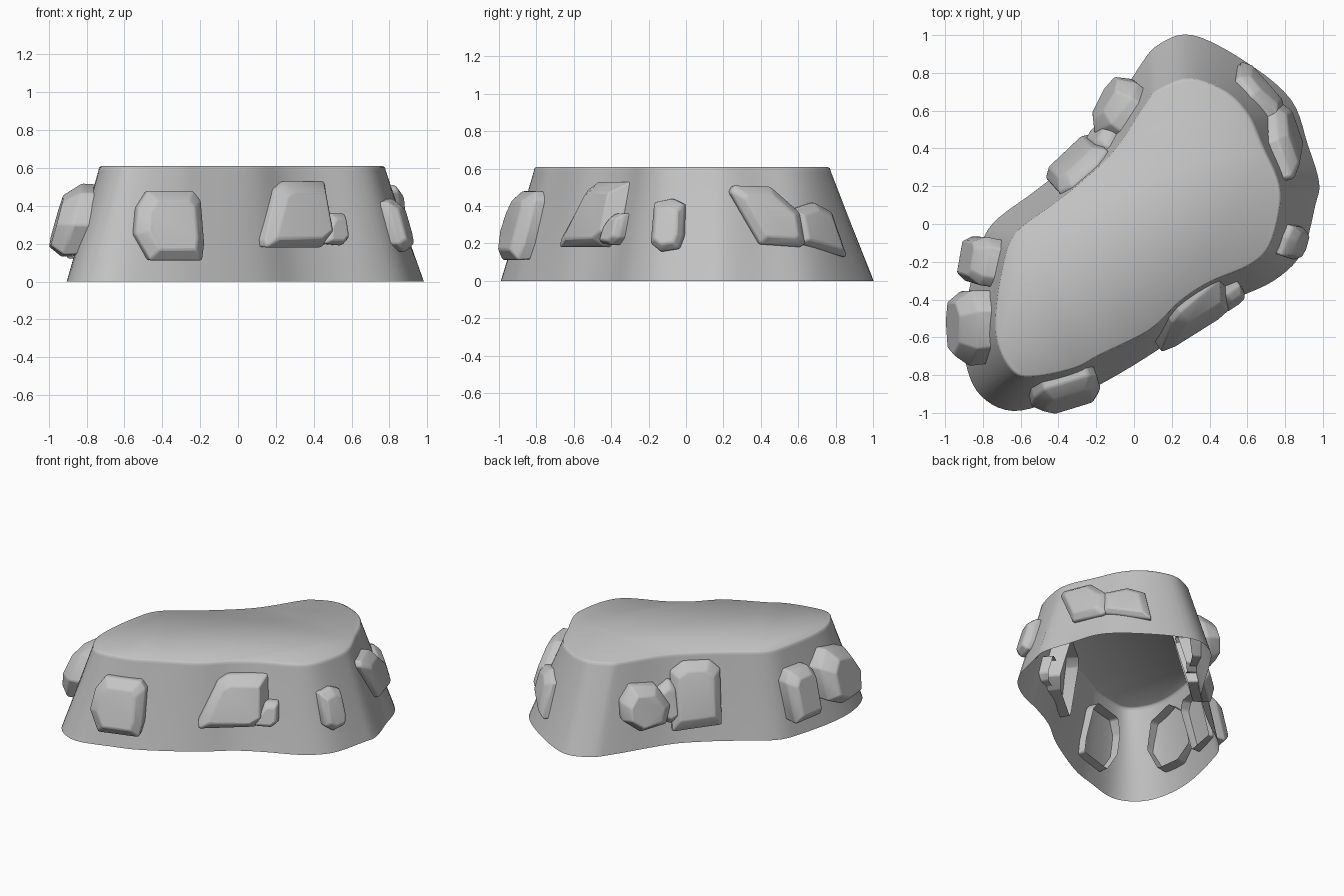
import bpy
import bmesh
import math
from mathutils import Vector

# Remove the default cube only
default_cube = bpy.data.objects.get("Cube")
if default_cube:
    bpy.data.objects.remove(default_cube, do_unlink=True)


def make_material(name, colour):
    material = bpy.data.materials.new(name)
    material.use_nodes = True
    material.diffuse_color = colour
    for node in material.node_tree.nodes:
        if node.type == "BSDF_PRINCIPLED":
            node.inputs["Base Color"].default_value = colour
    return material


stone = make_material("stone grey", (0.55, 0.55, 0.55, 1))


def finish(bm, name, angle):
    """Turn a bmesh into a smooth-by-angle object with the stone material."""
    mesh = bpy.data.meshes.new(name)
    bm.to_mesh(mesh)
    bm.free()
    mesh.materials.append(stone)
    obj = bpy.data.objects.new(name, mesh)
    bpy.context.collection.objects.link(obj)
    bpy.ops.object.select_all(action="DESELECT")
    obj.select_set(True)
    bpy.context.view_layer.objects.active = obj
    bpy.ops.object.shade_smooth_by_angle(angle=math.radians(angle))
    return obj


def bridge(bm, lower, upper):
    """Join two equally long closed loops of vertices with quads."""
    count = len(lower)
    for i in range(count):
        j = (i + 1) % count
        bm.faces.new((lower[i], lower[j], upper[j], upper[i]))


def smooth_loop(points, steps=5):
    """Closed Catmull-Rom curve through the points."""
    points = [Vector(p) for p in points]
    count = len(points)
    result = []
    for i in range(count):
        a, b, c, d = (points[(i + k) % count] for k in (-1, 0, 1, 2))
        for s in range(steps):
            t = s / steps
            result.append(0.5 * (2 * b + (c - a) * t
                                 + (2 * a - 5 * b + 4 * c - d) * t ** 2
                                 + (3 * b - a - 3 * c + d) * t ** 3))
    return result


# Plateau: a kidney-shaped foot lofted to a smaller rim, open underneath
rim = [(.295, .765), (.135, .71), (.065, .64), (-.1, .39), (-.29, .21),
       (-.445, .09), (-.63, -.055), (-.695, -.24), (-.73, -.5),
       (-.71, -.66), (-.63, -.785), (-.525, -.805), (-.315, -.76),
       (-.18, -.69), (.08, -.56), (.24, -.41), (.4, -.305), (.61, -.215),
       (.715, -.11), (.77, .1), (.757, .235), (.68, .405), (.6, .58),
       (.48, .7)]
foot = [(.31, 1), (.13, .95), (.02, .82), (-.2, .47), (-.38, .29),
        (-.53, .17), (-.75, 0), (-.83, -.18), (-.9, -.5),
        (-.89, -.74), (-.81, -.91), (-.64, -.99), (-.4, -.93),
        (-.2, -.86), (.12, -.67), (.32, -.51), (.5, -.41), (.74, -.3),
        (.89, -.15), (.96, .1), (.98, .22), (.92, .42), (.83, .66),
        (.59, .86)]


def build_plateau():
    bm = bmesh.new()
    foot_curve = smooth_loop(foot)
    rim_curve = smooth_loop(rim)
    # Blend from foot to rim, with a small rounded lip at the top
    rings = []
    for blend, height in ((0, 0), (.96, .585), (.98, .602), (1.04, .61)):
        rings.append([bm.verts.new((*low.lerp(high, blend), height))
                      for low, high in zip(foot_curve, rim_curve)])
    for lower, upper in zip(rings, rings[1:]):
        bridge(bm, lower, upper)
    bm.faces.new(rings[-1])
    return finish(bm, "plateau", 60)


build_plateau()

WALL_LEAN = 0.28   # how far the wall falls inward per unit of height
BURIED = 0.07      # how far each rock reaches behind the wall


def build_rock(name, wall_point, heading, depth, outline, skew=0.0):
    """Chamfered slab, open at the back, set into the leaning wall."""
    angle = math.radians(heading)
    normal = Vector((math.cos(angle), math.sin(angle), 0))
    along = Vector((-math.sin(angle), math.cos(angle), 0))
    origin = Vector((*wall_point, 0))
    centre = sum((Vector(p) for p in outline), Vector((0, 0))) / len(outline)
    spokes = [Vector(p) - centre for p in outline]
    spokes.sort(key=lambda s: math.atan2(s.y, s.x))

    bm = bmesh.new()
    rings = []
    for scale, out in ((.96, -BURIED), (1, depth * .45), (.7, depth)):
        ring = []
        for spoke in spokes:
            u, z = centre + spoke * scale
            push = out - (z - .3) * WALL_LEAN
            if out == depth:
                push += skew * spoke.x
            ring.append(bm.verts.new(origin + along * u + normal * push
                                     + Vector((0, 0, z))))
        rings.append(ring)
    for lower, upper in zip(rings, rings[1:]):
        bridge(bm, lower, upper)
    bm.faces.new(rings[-1])
    rock = finish(bm, name, 40)
    bevel = rock.modifiers.new("worn edges", "BEVEL")
    bevel.width = 0.01
    bevel.segments = 2
    bevel.limit_method = "ANGLE"
    bevel.angle_limit = math.radians(20)
    return rock


# Rocks, going round the wall; each outline is (sideways, height)
build_rock("front_rock", (-.37, -.85), -73, .1,
           [(-.13, .11), (.16, .11), (.18, .2), (.18, .43),
            (.14, .48), (-.11, .48), (-.175, .39), (-.2, .25)])
build_rock("front_slanted_rock", (.28, -.46), -50, .11,
           [(-.24, .18), (.14, .18), (.24, .24), (.24, .53),
            (-.03, .53), (-.1, .49), (-.24, .22)], .1)
build_rock("front_small_rock", (.49, -.36), -55, .07,
           [(-.08, .2), (.03, .19), (.08, .23), (.08, .36),
            (-.01, .36), (-.06, .3)])
build_rock("left_small_rock", (.815, -.085), -18, .08,
           [(-.09, .2), (-.03, .155), (.07, .17), (.09, .24),
            (.08, .41), (.01, .44), (-.09, .42)])
build_rock("left_rock", (.79, .43), 20, .085,
           [(-.2, .475), (-.06, .195), (.17, .18), (.2, .2),
            (.19, .36), (.03, .505), (-.18, .51)])
build_rock("back_left_rock", (.62, .7), 45, .07,
           [(-.19, .2), (-.08, .175), (.15, .125), (.1, .37),
            (-.02, .42), (-.19, .38)])
build_rock("back_round_rock", (-.06, .58), 143, .13,
           [(-.18, .24), (-.06, .15), (.13, .18), (.17, .3),
            (.08, .44), (-.1, .46), (-.18, .36)], -.1)
build_rock("back_small_rock", (-.14, .44), 143, .08,
           [(-.07, .2), (.01, .16), (.08, .19), (.07, .42),
            (.02, .45), (-.06, .4)])
build_rock("back_tall_rock", (-.28, .29), 132, .1,
           [(-.17, .1), (.17, .13), (.17, .5), (.1, .56),
            (-.08, .56), (-.17, .5)])
build_rock("right_square_rock", (-.775, -.2), 170, .12,
           [(-.12, .12), (.12, .12), (.13, .42), (.08, .47),
            (-.08, .47), (-.13, .4)])
build_rock("right_round_rock", (-.815, -.54), 183, .15,
           [(-.19, .2), (-.05, .13), (.15, .14), (.21, .3),
            (.12, .47), (-.08, .52), (-.19, .42)])
